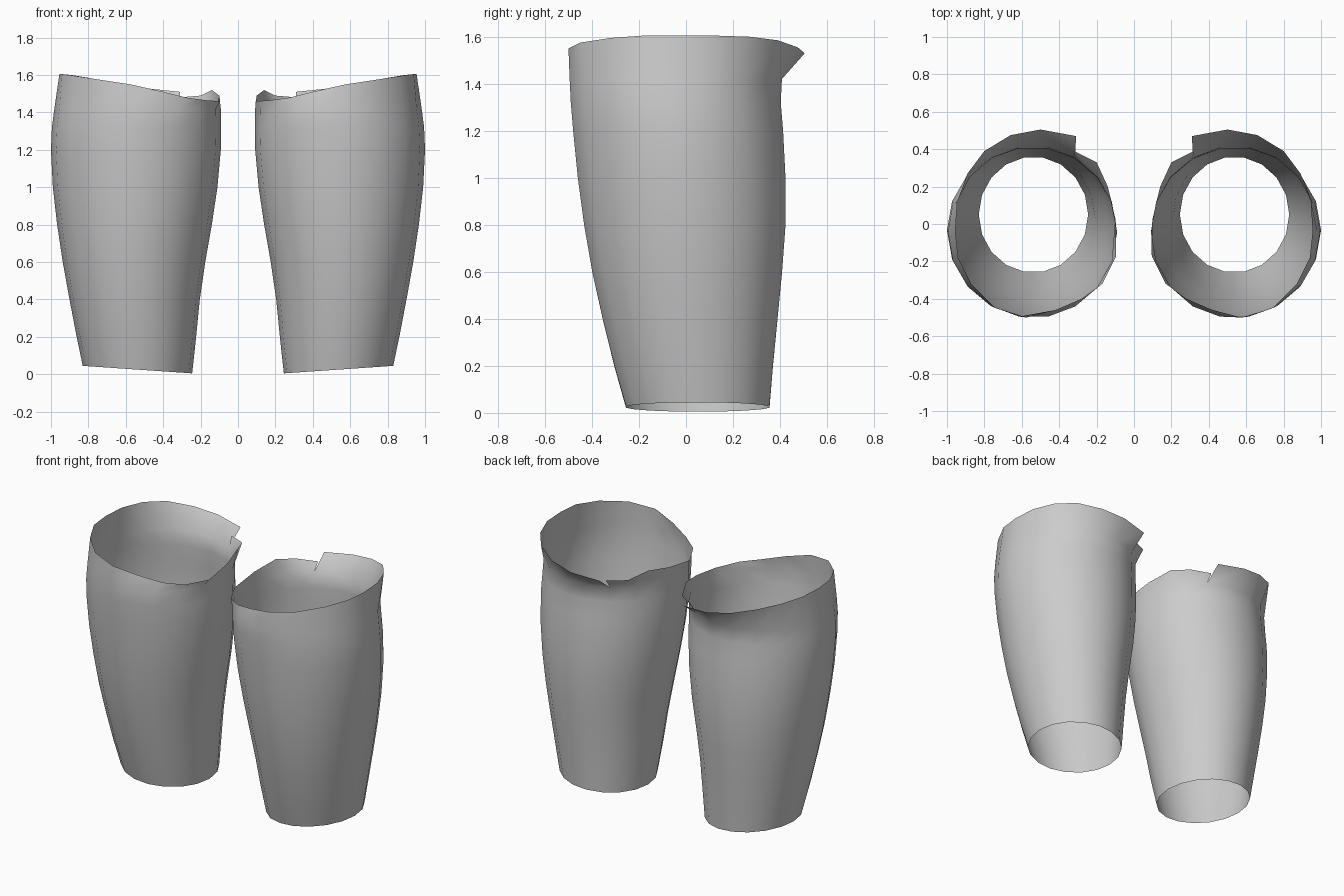
import bpy, bmesh, math

grey = bpy.data.materials.new("plain grey")
grey.diffuse_color = (0.6, 0.6, 0.6, 1)

# Oval sections: z, inner x, outer x, front y, back y, outward tilt in z
SECTIONS = [
    (0.025, 0.245, 0.830, -0.26, 0.36, 0.020),
    (0.20, 0.225, 0.865, -0.31, 0.375, 0.012),
    (0.40, 0.205, 0.902, -0.36, 0.395, 0.006),
    (0.60, 0.175, 0.937, -0.405, 0.415, 0),
    (0.80, 0.140, 0.967, -0.44, 0.43, 0),
    (1.00, 0.110, 0.990, -0.467, 0.43, 0),
    (1.20, 0.092, 1.000, -0.487, 0.42, 0),
    (1.32, 0.090, 0.995, -0.497, 0.41, 0),
    (1.42, 0.092, 0.982, -0.502, 0.415, 0),
]

# Uneven top rim, one point per 20 degrees counterclockwise from the outer side
RIM = [
    (0.955, -0.04, 1.605), (0.945, 0.12, 1.605), (0.89, 0.27, 1.60),
    (0.80, 0.39, 1.585), (0.66, 0.475, 1.555), (0.50, 0.505, 1.53),
    (0.31, 0.47, 1.51), (0.20, 0.33, 1.49), (0.14, 0.20, 1.52),
    (0.10, 0.03, 1.49), (0.095, -0.17, 1.46), (0.17, -0.32, 1.465),
    (0.28, -0.40, 1.48), (0.42, -0.46, 1.515), (0.575, -0.50, 1.55),
    (0.74, -0.45, 1.575), (0.87, -0.32, 1.595), (0.94, -0.18, 1.605),
]
NOTCH = 6                     # rim column where the flared lip stops
NOTCH_POINT = (0.32, 0.39, 1.48)


def build_sleeve(name, side):
    bm = bmesh.new()
    n = len(RIM)
    rings = []
    # Body rings
    for z, x0, x1, y0, y1, tilt in SECTIONS:
        ring = []
        for i in range(n):
            a = math.tau * i / n
            x = (x0 + x1) / 2 + (x1 - x0) / 2 * math.cos(a)
            y = (y0 + y1) / 2 + (y1 - y0) / 2 * math.sin(a)
            ring.append(bm.verts.new((side * x, y, z + tilt * math.cos(a))))
        rings.append(ring)
    # Rim with a split at the end of the flared lip
    rings.append([bm.verts.new((side * x, y, z)) for x, y, z in RIM])
    notch = bm.verts.new((side * NOTCH_POINT[0], *NOTCH_POINT[1:]))
    for k in range(len(rings) - 1):
        low, high = rings[k], rings[k + 1]
        for i in range(n):
            j = (i + 1) % n
            top = high[i]
            if k == len(rings) - 2 and i == NOTCH:
                top = notch
            quad = [low[i], low[j], high[j], top]
            bm.faces.new(quad if side > 0 else quad[::-1])
    mesh = bpy.data.meshes.new(name)
    bm.to_mesh(mesh)
    bm.free()
    for face in mesh.polygons:
        face.use_smooth = True
    mesh.materials.append(grey)
    obj = bpy.data.objects.new(name, mesh)
    bpy.context.collection.objects.link(obj)


build_sleeve("right_leg_sleeve", 1)
build_sleeve("left_leg_sleeve", -1)
